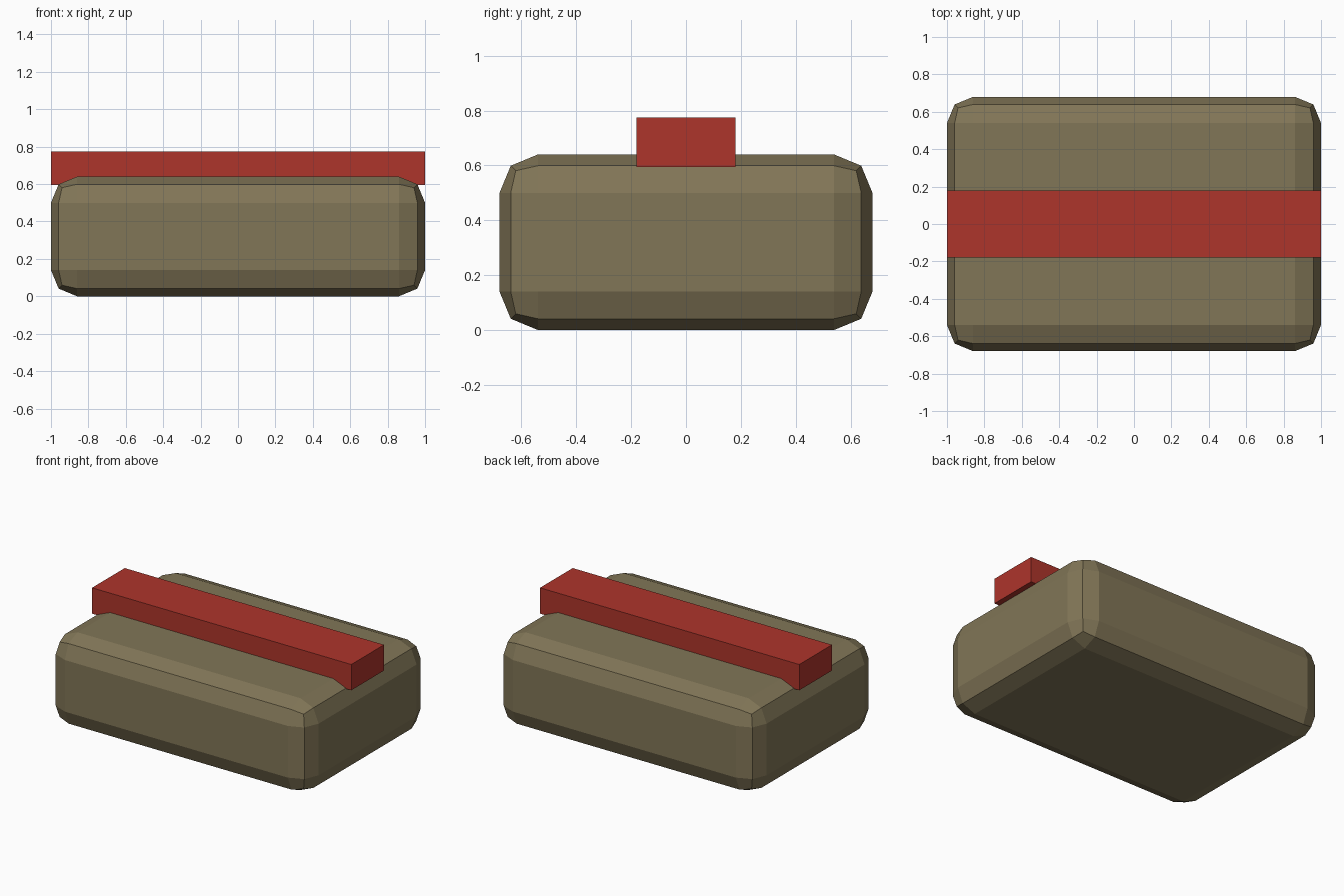
import bpy

if "Cube" in bpy.data.objects:
    bpy.data.objects.remove(bpy.data.objects["Cube"])


def box(name, size, z_bottom, color):
    bpy.ops.mesh.primitive_cube_add(size=1, location=(0, 0, z_bottom + size[2] / 2))
    ob = bpy.context.object
    ob.name = name
    ob.scale = size
    bpy.ops.object.transform_apply(location=False, rotation=False, scale=True)
    mat = bpy.data.materials.new(name + "_color")
    mat.diffuse_color = (*color, 1)
    mat.use_nodes = True
    mat.node_tree.nodes["Principled BSDF"].inputs["Base Color"].default_value = mat.diffuse_color
    ob.data.materials.append(mat)
    return ob


# Chunky pack with two-step rounded edges
pack = box("pack_body", (2.0, 1.36, 0.64), 0, (0.22, 0.18, 0.095))
bevel = pack.modifiers.new("rounded_edges", "BEVEL")
bevel.width = 0.14
bevel.segments = 2
bevel.limit_method = 'NONE'

# Red strap lying along the top
box("top_strap", (2.0, 0.36, 0.18), 0.595, (0.42, 0.035, 0.024))
